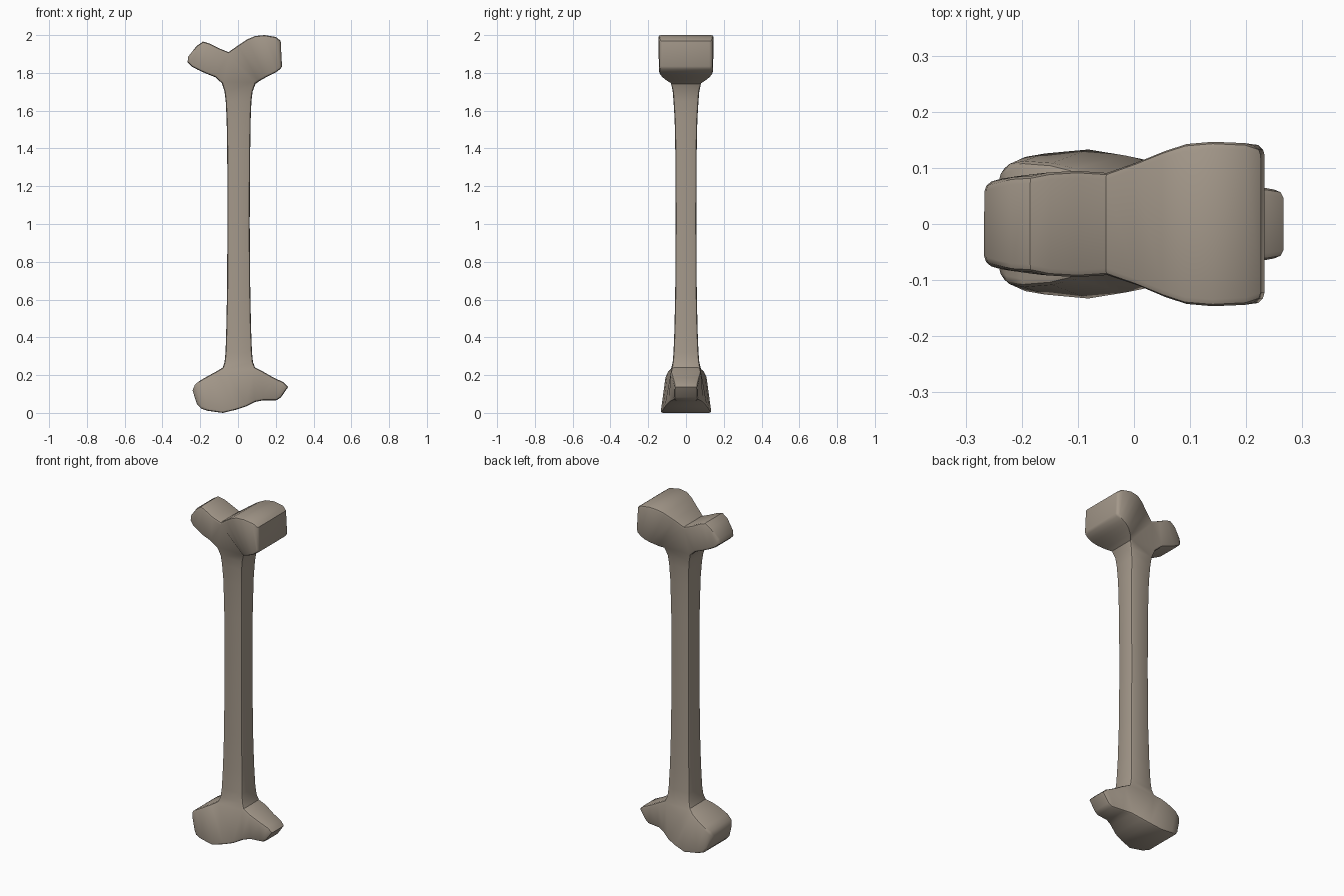
import bpy, bmesh

# strips of paired rim points (x, z, half depth), seen from the front
L, R, V = (-0.085, 1.745, 0.08), (0.09, 1.74, 0.08), (-0.05, 1.91, 0.092)
BL, BR, BV = (-0.08, 0.24, 0.078), (0.09, 0.24, 0.075), (0.04, 0.033, 0.112)

top_right = [(V, R),
    ((0.0, 1.945, .11), (0.11, 1.755, .105)),
    ((0.05, 1.978, .13), (0.145, 1.775, .13)),
    ((0.09, 1.995, .143), (0.175, 1.79, .141)),
    ((0.14, 2.0, .147), (0.20, 1.803, .143)),
    ((0.20, 1.99, .144), (0.224, 1.82, .14)),
    ((0.226, 1.97, .135), (0.233, 1.835, .135))]
top_left = [(V, L),
    ((-0.10, 1.93, .095), (-0.12, 1.777, .09)),
    ((-0.15, 1.955, .092), (-0.17, 1.797, .09)),
    ((-0.185, 1.966, .085), (-0.21, 1.815, .085)),
    ((-0.22, 1.942, .083), (-0.243, 1.832, .08)),
    ((-0.264, 1.885, .072), (-0.267, 1.855, .07))]
base_left = [(BL, BV),
    ((-0.11, .222, .097), (-0.01, .017, .124)),
    ((-0.15, .20, .107), (-0.08, .0, .135)),
    ((-0.20, .172, .111), (-0.16, .011, .127)),
    ((-0.228, .15, .105), (-0.195, .022, .12)),
    ((-0.241, .118, .09), (-0.217, .045, .105))]
base_right = [(BR, BV),
    ((0.13, .22, .08), (0.09, .058, .09)),
    ((0.19, .186, .07), (0.13, .066, .073)),
    ((0.24, .163, .064), (0.205, .067, .064)),
    ((0.266, .138, .06), (0.228, .083, .06))]
shaft = [(BL, BR)] + [((a, z, d), (b, z, d)) for z, a, b, d in [
    (.27, -.071, .079, .07), (.32, -.066, .074, .066), (.45, -.062, .069, .061),
    (.65, -.058, .065, .057), (1.0, -.056, .062, .055), (1.35, -.057, .064, .056),
    (1.55, -.060, .067, .060), (1.65, -.065, .071, .066), (1.70, -.071, .077, .07)]] + [(L, R)]

bm = bmesh.new()
verts = {}

def vert(p, side):
    key = (p, side)
    if key not in verts:
        verts[key] = bm.verts.new((p[0], side * p[2], p[1]))
    return verts[key]

# front and back sheets of the bone
polys = [(V, L, R), (BV, BL, BR)]
for strip in (top_right, top_left, base_left, base_right, shaft):
    for (a, b), (c, d) in zip(strip, strip[1:]):
        polys.append((a, b, d, c))
for side in (-1, 1):
    for p in polys:
        bm.faces.new([vert(q, side) for q in p])

# side wall joining both rims
partner = {v: verts[(p, -s)] for (p, s), v in verts.items()}
rim = [e for e in bm.edges if e.is_boundary]
for e in rim:
    a, b = e.verts
    if a.co.y < 0:
        bm.faces.new((a, b, partner[b], partner[a]))
bmesh.ops.recalc_face_normals(bm, faces=bm.faces[:])

# softened rim edges
bmesh.ops.bevel(bm, geom=rim, offset=0.014, segments=2, profile=0.5,
                affect='EDGES', clamp_overlap=True)
bmesh.ops.recalc_face_normals(bm, faces=bm.faces[:])

mesh = bpy.data.meshes.new("bone")
bm.to_mesh(mesh)
bm.free()
bone = bpy.data.objects.new("bone", mesh)
bpy.context.collection.objects.link(bone)

mat = bpy.data.materials.new("weathered bone")
mat.diffuse_color = (0.37, 0.315, 0.255, 1)
mesh.materials.append(mat)

bpy.context.view_layer.objects.active = bone
bone.select_set(True)
bpy.ops.object.shade_smooth_by_angle(angle=0.6)
